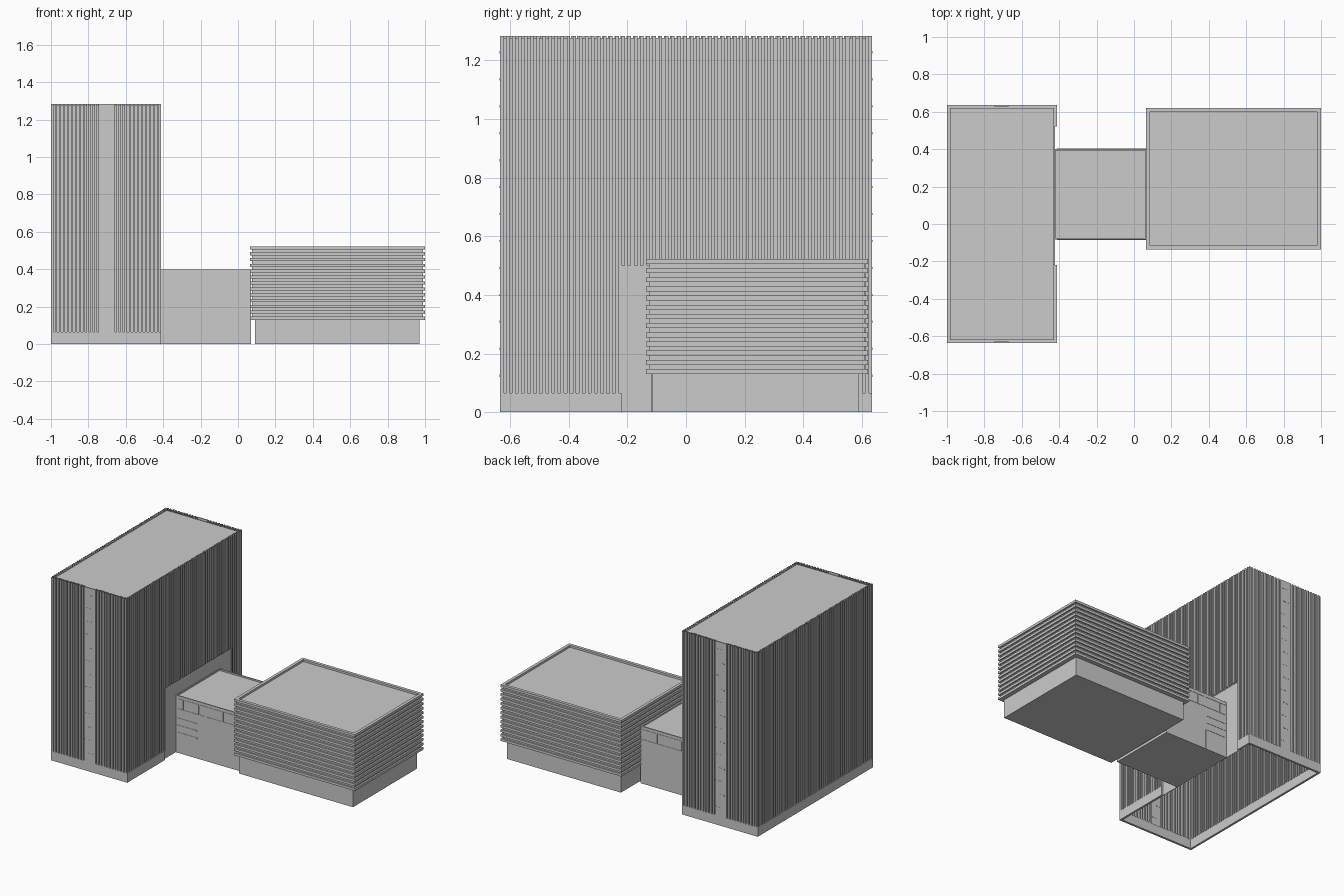
import bpy, bmesh
from mathutils import Vector

if "Cube" in bpy.data.objects:
    bpy.data.objects.remove(bpy.data.objects["Cube"])


def finish(name, bm, recalc=True):
    if recalc:
        bmesh.ops.recalc_face_normals(bm, faces=bm.faces)
    me = bpy.data.meshes.new(name)
    bm.to_mesh(me)
    bm.free()
    ob = bpy.data.objects.new(name, me)
    bpy.context.collection.objects.link(ob)
    return ob


def boxes(name, specs):
    """One object from (x0, x1, y0, y1, z0, z1) boxes."""
    bm = bmesh.new()
    for x0, x1, y0, y1, z0, z1 in specs:
        vs = bmesh.ops.create_cube(bm, size=1)["verts"]
        for v in vs:
            v.co = Vector(((x0 + x1) / 2 + v.co.x * (x1 - x0),
                           (y0 + y1) / 2 + v.co.y * (y1 - y0),
                           (z0 + z1) / 2 + v.co.z * (z1 - z0)))
    return finish(name, bm)


def stack(name, x0, x1, y0, y1, levels):
    """Closed solid from rectangular loops given as (inset, z)."""
    bm = bmesh.new()
    loops = []
    for d, z in levels:
        loops.append([bm.verts.new(c) for c in (
            (x0 + d, y0 + d, z), (x1 - d, y0 + d, z),
            (x1 - d, y1 - d, z), (x0 + d, y1 - d, z))])
    for a, b in zip(loops, loops[1:]):
        for i in range(4):
            j = (i + 1) % 4
            bm.faces.new((a[i], a[j], b[j], b[i]))
    bm.faces.new(loops[0][::-1])
    bm.faces.new(loops[-1])
    return finish(name, bm)


DEPTH, TOP, GROOVE_TOP = 0.015, 1.283, 1.276


def fluted_wall(name, start, end, count, z0):
    """Square-wave sheet; outside lies to the right of start -> end."""
    s, e = Vector(start), Vector(end)
    along = (e - s) / count
    d = along.normalized()
    inward = Vector((-d.y, d.x)) * DEPTH
    pts = []
    for i in range(count):
        for t, k in ((0, 0), (0.55, 0), (0.55, 1), (1, 1)):
            pts.append((s + along * (i + t) + inward * k, k))
    pts.append((e, 0))
    bm = bmesh.new()
    for (p, kp), (q, kq) in zip(pts, pts[1:]):
        z1 = GROOVE_TOP if kp and kq else TOP
        bm.faces.new([bm.verts.new((c.x, c.y, z)) for c, z in
                      ((p, z0), (q, z0), (q, z1), (p, z1))])
    return finish(name, bm, False)


# Tower: fluted cladding over a hollow shell
X0, X1, Y, BASE = -1.0, -0.412, 0.635, 0.065
S0, S1 = -0.745, -0.67          # smooth stair strip on both ends
P0, P1, PZ = -0.22, 0.522, 0.5  # smooth recess behind the link
fluted_wall("tower_west_cladding", (X0, Y), (X0, -Y), 60, BASE)
fluted_wall("tower_front_cladding_left", (X0, -Y), (S0, -Y), 12, BASE)
fluted_wall("tower_front_cladding_right", (S1, -Y), (X1, -Y), 12, BASE)
fluted_wall("tower_back_cladding_right", (X1, Y), (S1, Y), 12, BASE)
fluted_wall("tower_back_cladding_left", (S0, Y), (X0, Y), 12, BASE)
fluted_wall("tower_east_cladding_front", (X1, -Y), (X1, P0), 20, BASE)
fluted_wall("tower_east_cladding_middle", (X1, P0), (X1, P1), 35, PZ)
fluted_wall("tower_east_cladding_back", (X1, P1), (X1, Y), 5, BASE)

# Tower plinth, recessed wall and roof
T = DEPTH
boxes("tower_plinth", [
    (X0, X0 + T, -Y, Y, 0, BASE),
    (X0 + T, X1, -Y, -Y + T, 0, BASE), (X0 + T, X1, Y - T, Y, 0, BASE),
    (X1 - T, X1, -Y + T, P0, 0, BASE), (X1 - T, X1, P1, Y - T, 0, BASE)])
boxes("tower_recessed_wall", [(X1 - T, X1 - T + 0.004, P0, P1, 0, PZ)])
boxes("tower_roof", [(X0 + T, X1 - T, -Y + T, Y - T, 1.262, 1.272)])

# Stair strips with a short slot bar at each floor
for side, label in ((-1, "front"), (1, "back")):
    ya, yb = sorted((side * Y, side * (Y - 0.006)))
    boxes(f"stair_strip_{label}", [(S0, S1, ya, yb, BASE, TOP)])
    bars = []
    for i in range(13):
        z = 0.12 + i * 0.092
        xa = S0 + (0.004 if i % 2 else 0.026)
        bars.append((xa, xa + 0.045, ya - 0.001, yb + 0.001, z, z + 0.008))
    boxes(f"stair_slots_{label}", bars)

# Link block with shallow parapet
LX0, LX1, LY0, LY1 = X1 - T, 0.07, -0.083, 0.402
stack("link_block", LX0, LX1, LY0, LY1,
      [(0, 0), (0, 0.4), (0.008, 0.4), (0.008, 0.39)])

# Link window frames and door edges on front and back
for yc, label in ((LY0, "front"), (LY1, "back")):
    ya, yb = yc - 0.002, yc + 0.002
    bars = [(X1, LX1, ya, yb, z, z + 0.005) for z in (0.305, 0.375)]
    bars += [(x, x + 0.005, ya, yb, 0.305, 0.38)
             for x in (-0.37, -0.25, -0.19, -0.06, 0.0)]
    bars += [(X1, -0.26, ya, yb, z, z + 0.005) for z in (0.14, 0.19, 0.24)]
    bars += [(x, x + 0.005, ya, yb, 0, 0.14) for x in (-0.256, -0.09)]
    boxes(f"link_window_frames_{label}", bars)

# Low block: recessed ground floor
stack("low_block_ground_floor", 0.09, 0.97, -0.115, 0.59, [(0, 0), (0, 0.135)])
boxes("ground_floor_joint", [(0.617, 0.623, -0.117, -0.114, 0, 0.13)])

# Low block: upper floor with louvre bands and sunken roof
N, LOW, HIGH, BAND, IN = 13, 0.13, 0.523, 0.017, 0.011
pitch = (HIGH - LOW - BAND) / (N - 1)
levels = []
for i in range(N):
    z = LOW + i * pitch
    if i:
        levels.append((IN, z))
    levels += [(0, z), (0, z + BAND)]
    if i < N - 1:
        levels.append((IN, z + BAND))
levels += [(0.021, HIGH), (0.021, HIGH - 0.014)]
stack("low_block_louvred_floor", 0.065, 1.0, -0.137, 0.62, levels)
